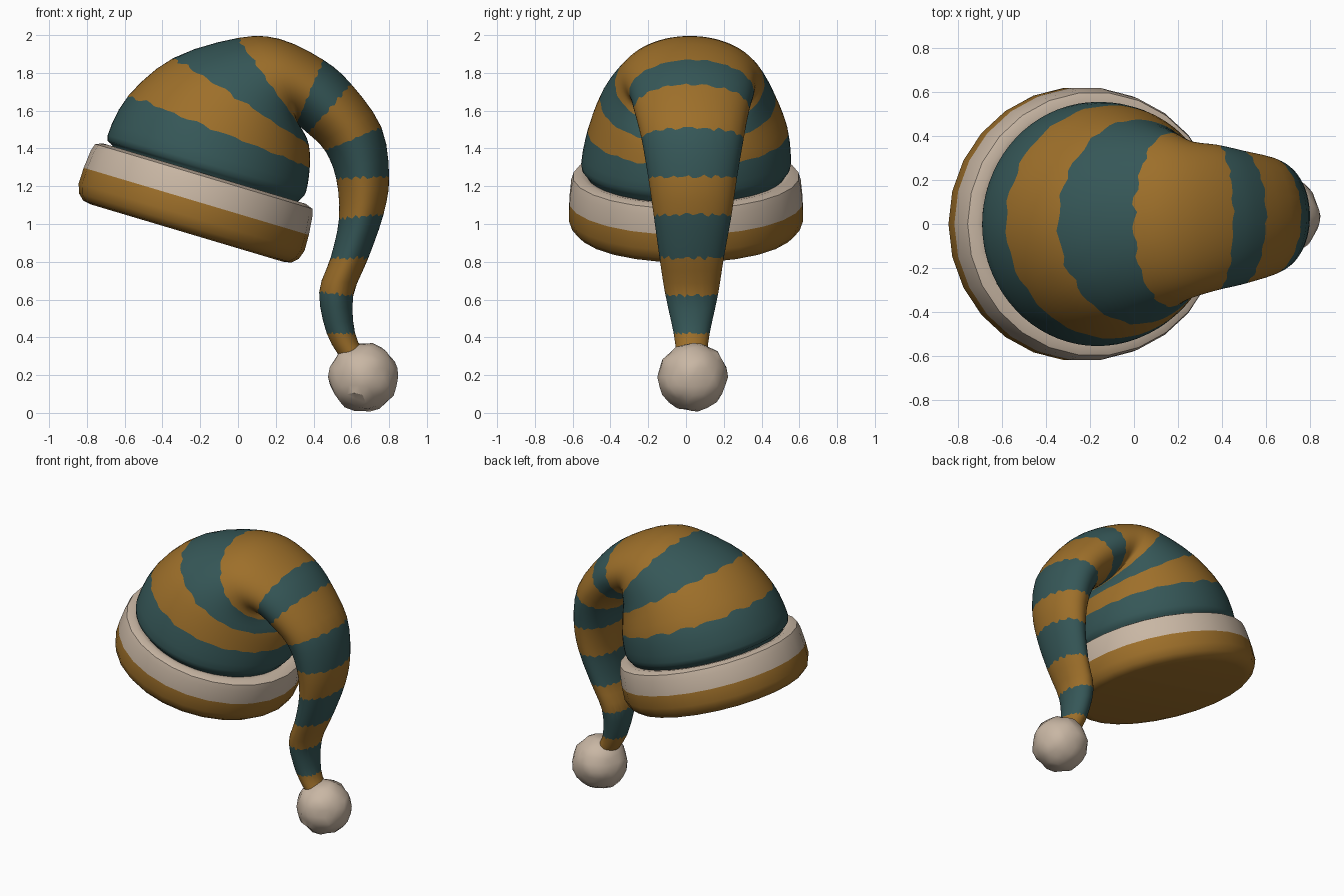
import bpy, bmesh, math, random
from mathutils import Vector

if "Cube" in bpy.data.objects:
    bpy.data.objects.remove(bpy.data.objects["Cube"], do_unlink=True)
random.seed(4)


def material(name, rgb):
    m = bpy.data.materials.new(name)
    m.use_nodes = True
    m.diffuse_color = (*rgb, 1)
    m.node_tree.nodes["Principled BSDF"].inputs["Base Color"].default_value = (*rgb, 1)
    return m


TEAL = material("teal wool", (0.036, 0.095, 0.096))
MUSTARD = material("mustard wool", (0.34, 0.16, 0.023))
CREAM = material("cream fleece", (0.58, 0.47, 0.37))


def finish(name, bm, mats, angle):
    bmesh.ops.recalc_face_normals(bm, faces=bm.faces[:])
    mesh = bpy.data.meshes.new(name)
    bm.to_mesh(mesh)
    bm.free()
    for m in mats:
        mesh.materials.append(m)
    ob = bpy.data.objects.new(name, mesh)
    bpy.context.collection.objects.link(ob)
    bpy.ops.object.select_all(action='DESELECT')
    bpy.context.view_layer.objects.active = ob
    ob.select_set(True)
    bpy.ops.object.shade_smooth_by_angle(angle=math.radians(angle))


def loft(bm, rings, colour):
    """Bridge consecutive rings; colour(i) gives the material of band i."""
    n = len(rings[0])
    for i in range(len(rings) - 1):
        a, b = rings[i], rings[i + 1]
        for k in range(n):
            j = (k + 1) % n
            bm.faces.new((a[k], a[j], b[j], b[k])).material_index = colour(i)


# Striped cap: outer x, z, inner x, z, half width, sideways centre of each section
SECTIONS = [
    (-0.67, 1.36, 0.28, 1.08, 0.50, 0.00),
    (-0.665, 1.415, 0.325, 1.125, 0.53, 0.00),
    (-0.69, 1.47, 0.36, 1.17, 0.555, 0.00),
    (-0.58, 1.68, 0.38, 1.30, 0.53, 0.01),
    (-0.34, 1.88, 0.375, 1.42, 0.465, 0.01),
    (0.00, 1.985, 0.34, 1.50, 0.395, 0.02),
    (0.22, 1.98, 0.31, 1.535, 0.355, 0.02),
    (0.45, 1.87, 0.31, 1.53, 0.33, 0.03),
    (0.60, 1.74, 0.37, 1.48, 0.305, 0.03),
    (0.76, 1.51, 0.46, 1.39, 0.27, 0.035),
    (0.80, 1.25, 0.52, 1.24, 0.235, 0.035),
    (0.77, 1.05, 0.535, 1.03, 0.205, 0.035),
    (0.69, 0.82, 0.49, 0.82, 0.17, 0.03),
    (0.61, 0.62, 0.43, 0.64, 0.14, 0.03),
    (0.62, 0.42, 0.47, 0.42, 0.095, 0.03),
    (0.67, 0.32, 0.55, 0.28, 0.08, 0.03),
]
STRIPES = [0, 0, 0, 1, 0, 1, 1, 0, 1, 0, 1, 0, 1, 0, 1]
STEPS, SEGMENTS = 3, 72


def section(t):
    """Smooth interpolation through the section list."""
    last = len(SECTIONS) - 1
    i = min(max(int(math.floor(t)), 0), last - 1)
    f = t - i
    p = [SECTIONS[min(max(i + d, 0), last)] for d in (-1, 0, 1, 2)]
    return [b + 0.5 * f * (c - a + f * (2*a - 5*b + 4*c - d + f * (3*(b - c) + d - a)))
            for a, b, c, d in zip(*p)]


def cap_point(t, angle):
    ox, oz, ix, iz, half, yc = section(t)
    s = (1 - math.cos(angle)) / 2
    return Vector((ox + (ix - ox) * s, yc + half * math.sin(angle), oz + (iz - oz) * s))


bm = bmesh.new()
rings = []
for r in range((len(SECTIONS) - 1) * STEPS + 1):
    i = r // STEPS
    edge = r % STEPS == 0 and 0 < i < len(STRIPES) and STRIPES[i] != STRIPES[i - 1]
    ring = []
    for k in range(SEGMENTS):
        # ragged knitted edge where the stripe changes
        wave = 0.03 * math.sin(k * math.pi / 2 + 0.6) + random.uniform(-0.03, 0.03)
        ring.append(bm.verts.new(cap_point(r / STEPS + (wave if edge else 0),
                                           math.tau * k / SEGMENTS)))
    rings.append(ring)
loft(bm, rings, lambda i: STRIPES[i // STEPS])
bm.faces.new(rings[0])
bm.faces.new(rings[-1]).material_index = 1
finish("striped_cap", bm, (TEAL, MUSTARD), 60)

# Tilted cuff: revolved profile of radius and height, closed underneath
TILT = math.radians(16.6)
AXIS = Vector((math.sin(TILT), 0, math.cos(TILT)))
ACROSS = Vector((math.cos(TILT), 0, -math.sin(TILT)))
BASE = Vector((-0.27, 0, 0.955))
PROFILE = [(0.53, -0.003), (0.575, 0.005), (0.607, 0.035), (0.624, 0.085), (0.622, 0.172),
           (0.612, 0.27), (0.60, 0.31), (0.56, 0.325), (0.52, 0.318), (0.48, 0.29)]
bm = bmesh.new()
rings = []
for radius, height in PROFILE:
    ring = []
    for k in range(26):
        a = math.tau * k / 26
        ring.append(bm.verts.new(BASE + AXIS * height + ACROSS * radius * math.cos(a)
                                 + Vector((0, radius * math.sin(a), 0))))
    rings.append(ring)
loft(bm, rings, lambda i: 0 if i < 4 else 1)
bm.faces.new(rings[0])
bm.faces.new(rings[-1]).material_index = 1
finish("cuff", bm, (MUSTARD, CREAM), 40)

# Lumpy pompom at the tip
bm = bmesh.new()
bmesh.ops.create_icosphere(bm, subdivisions=3, radius=0.184)
for v in bm.verts:
    v.co = v.co * random.uniform(0.95, 1.03) + Vector((0.665, 0.037, 0.19))
finish("pompom", bm, (CREAM,), 35)
